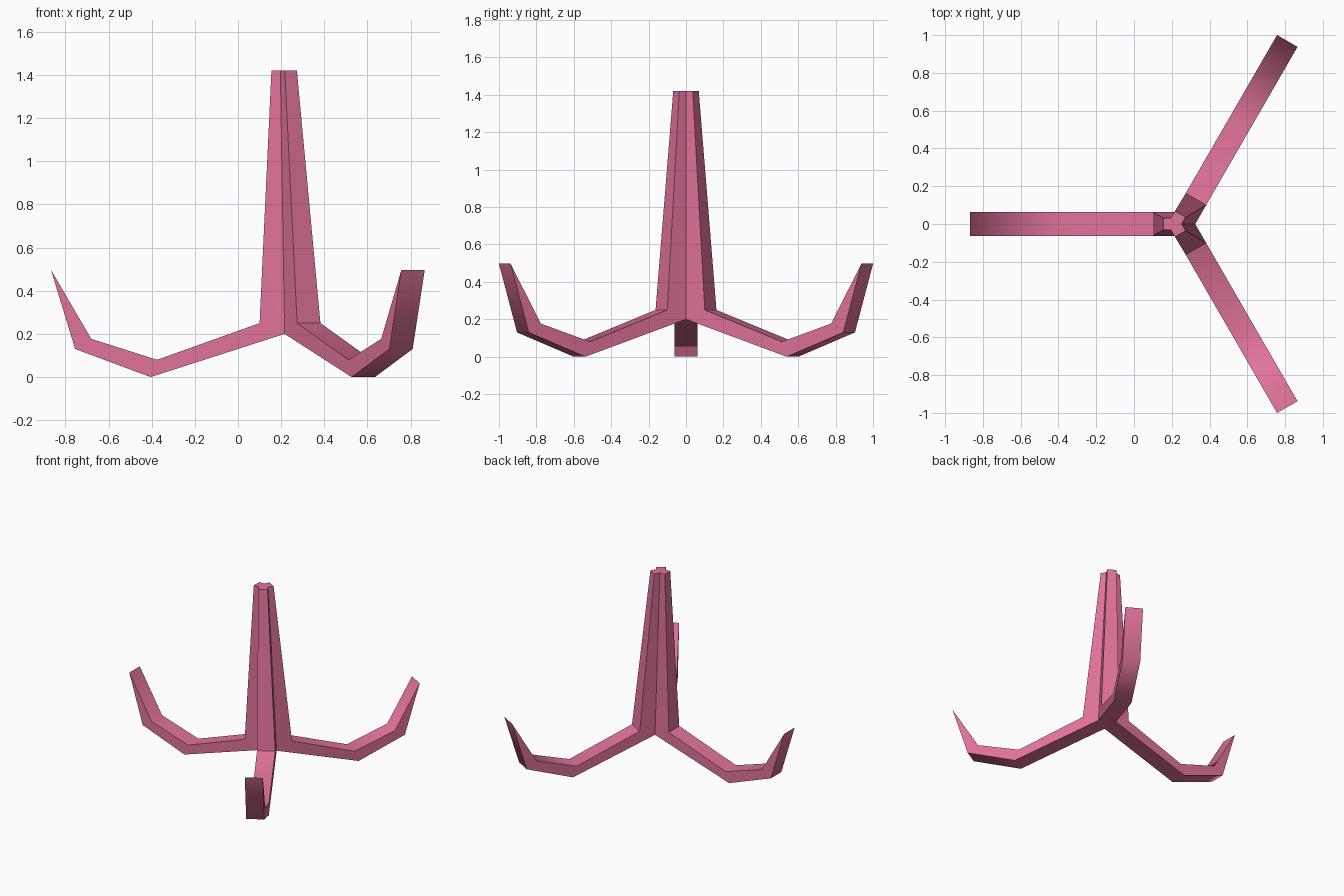
import bpy, bmesh
from math import cos, sin, radians, pi

if "Cube" in bpy.data.objects:
    bpy.data.objects.remove(bpy.data.objects["Cube"])

W = 0.125            # arm width
WT = 0.065           # rib width at the column top
CX, CX_TOP = 0.252, 0.215   # column axis at the base and at the (leaning) top
ZTOP = 1.42

# Arm profile: (radius, height)
PROFILE = {
    "root": (W / (2 * 3 ** 0.5), 0.20), "shoulder": (0.152, 0.25),
    "knee_out": (0.657, 0.0), "knee_in": (0.627, 0.08),
    "elbow_out": (1.007, 0.13), "elbow_in": (0.932, 0.177),
    "tip": (1.119, 0.497),
    "top_in": (WT / (2 * 3 ** 0.5), ZTOP), "top_out": (0.06, ZTOP),
}
SIDES = [("root", "shoulder", "top_out", "top_in"),
         ("root", "knee_out", "knee_in", "shoulder"),
         ("knee_out", "elbow_out", "elbow_in", "knee_in"),
         ("elbow_out", "tip", "elbow_in")]
RIM = ["root", "knee_out", "elbow_out", "tip", "elbow_in", "knee_in",
       "shoulder", "top_out", "top_in"]

bm = bmesh.new()
roots, tops = [], []

# Three identical ribs and hooks around the column axis
for deg in (60, 180, 300):
    a = radians(deg)
    pts = {}
    for name, (r, z) in PROFILE.items():
        top = name.startswith("top")
        h, cx = (WT / 2, CX_TOP) if top else (W / 2, CX)
        pts[name] = [bm.verts.new((cx + r * cos(a) - s * h * sin(a),
                                   r * sin(a) + s * h * cos(a), z)) for s in (-1, 1)]
    for names in SIDES:
        for s in (0, 1):
            bm.faces.new([pts[n][s] for n in names])
    for n, m in zip(RIM, RIM[1:]):
        bm.faces.new([pts[n][0], pts[m][0], pts[m][1], pts[n][1]])
    roots.append(pts["root"][0])
    tops.append(pts["top_in"][0])

# Triangular core caps
bm.faces.new(roots)
bm.faces.new(tops)
bmesh.ops.remove_doubles(bm, verts=bm.verts, dist=0.0005)
bmesh.ops.recalc_face_normals(bm, faces=bm.faces)

mesh = bpy.data.meshes.new("three_arm_stand")
bm.to_mesh(mesh)
bm.free()
obj = bpy.data.objects.new("three_arm_stand", mesh)
bpy.context.collection.objects.link(obj)

# Pink finish, soft bends along the arms
mat = bpy.data.materials.new("pink")
mat.diffuse_color = (0.75, 0.17, 0.33, 1)
mat.use_nodes = True
mat.node_tree.nodes["Principled BSDF"].inputs["Base Color"].default_value = mat.diffuse_color
mesh.materials.append(mat)
bpy.context.view_layer.objects.active = obj
obj.select_set(True)
bpy.ops.object.shade_smooth_by_angle(angle=radians(56))
